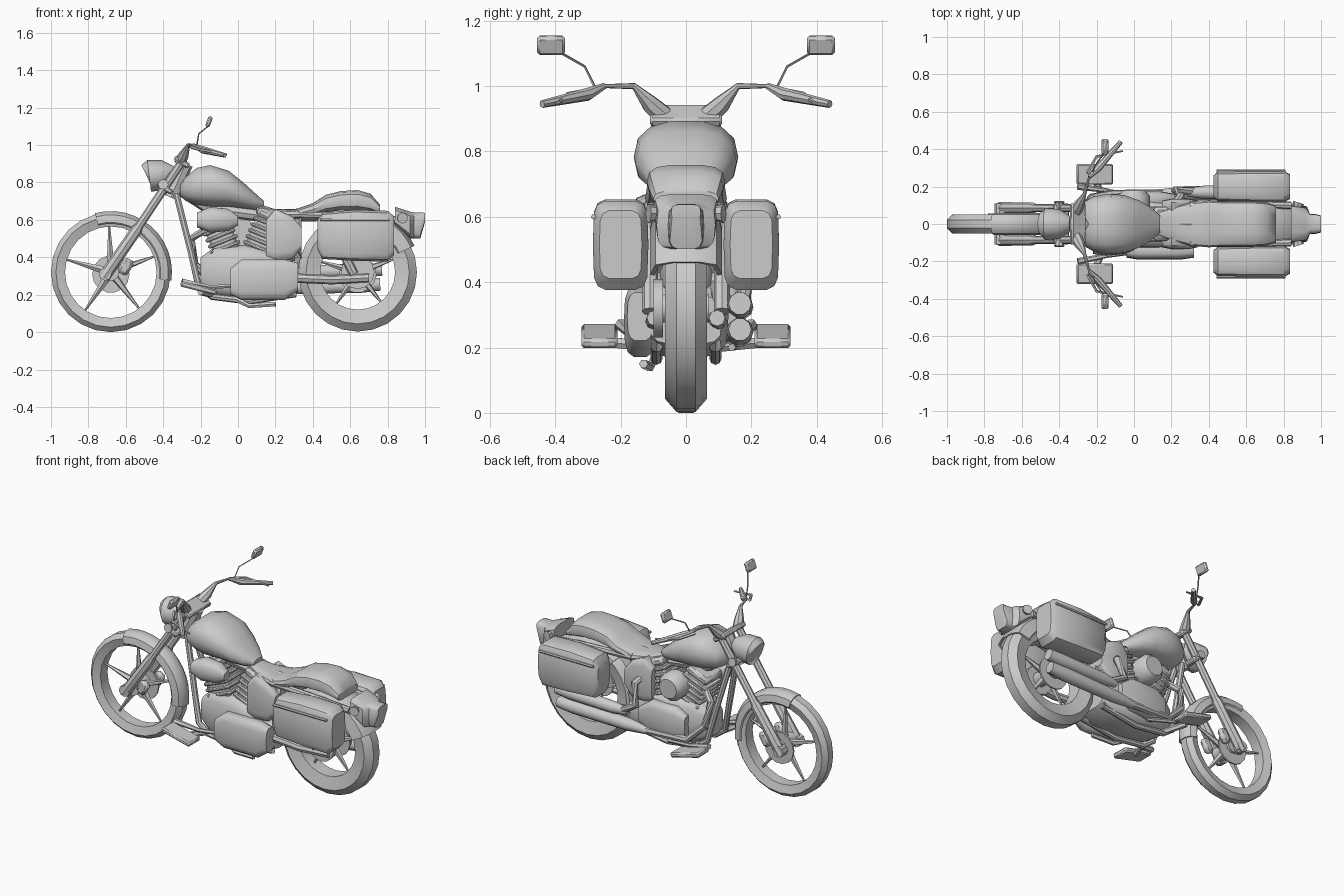
import bpy, bmesh
from math import sin, cos, pi, radians, copysign
from mathutils import Vector, Matrix

if "Cube" in bpy.data.objects:
    bpy.data.objects.remove(bpy.data.objects["Cube"])


def finish(name, bm):
    bmesh.ops.recalc_face_normals(bm, faces=bm.faces)
    me = bpy.data.meshes.new(name)
    bm.to_mesh(me)
    bm.free()
    ob = bpy.data.objects.new(name, me)
    bpy.context.collection.objects.link(ob)
    return ob


def skin(name, rings, closed=False):
    """Join a list of equal point rings into a solid."""
    bm = bmesh.new()
    vs = [[bm.verts.new(p) for p in r] for r in rings]
    n, m = len(vs), len(vs[0])
    for i in range(n if closed else n - 1):
        a, b = vs[i], vs[(i + 1) % n]
        for j in range(m):
            k = (j + 1) % m
            bm.faces.new((a[j], a[k], b[k], b[j]))
    if not closed:
        bm.faces.new(vs[0])
        bm.faces.new(vs[-1][::-1])
    return finish(name, bm)


def tube(name, pts, r, sides=8):
    pts = [Vector(p) for p in pts]
    rs = r if isinstance(r, (list, tuple)) else [r] * len(pts)
    rings = []
    for i, p in enumerate(pts):
        t = pts[min(i + 1, len(pts) - 1)] - pts[max(i - 1, 0)]
        q = t.to_track_quat('Z', 'Y')
        rings.append([p + q @ Vector((rs[i] * cos(2 * pi * k / sides), rs[i] * sin(2 * pi * k / sides), 0))
                      for k in range(sides)])
    return skin(name, rings)


def loft(name, secs, y=0, power=0.7, sides=14):
    """Sections along x: (x, z bottom, z top, half width)."""
    def f(c):
        return copysign(abs(c) ** power, c)
    rings = []
    for x, zb, zt, w in secs:
        rings.append([(x, y + w * f(cos(2 * pi * k / sides)),
                       (zb + zt) / 2 + (zt - zb) / 2 * f(sin(2 * pi * k / sides))) for k in range(sides)])
    return skin(name, rings)


def box(name, loc, size, tilt=0, bevel=0.015):
    bm = bmesh.new()
    bmesh.ops.create_cube(bm, size=1)
    bm.transform(Matrix.Diagonal((*size, 1)))
    if bevel:
        bmesh.ops.bevel(bm, geom=bm.edges[:], offset=bevel, segments=1, affect='EDGES')
    bm.transform(Matrix.Translation(loc) @ Matrix.Rotation(radians(tilt), 4, 'Y'))
    return finish(name, bm)


def revolve(name, cx, cz, prof, a0=0, a1=360, segs=24):
    """Turn a (radius, y) profile around the wheel axle."""
    full = a1 - a0 == 360
    rings = []
    for i in range(segs if full else segs + 1):
        a = radians(a0 + (a1 - a0) * i / segs)
        rings.append([(cx + r * cos(a), y, cz + r * sin(a)) for r, y in prof])
    return skin(name, rings, full)


def tyre(name, cx, cz, R, r, w):
    prof = [(R, -w * .45), (R, w * .45), ((R * .65 + r * .35), w), (r, w * .7), (r, -w * .7), ((R * .65 + r * .35), -w)]
    revolve(name, cx, cz, prof)


def fender(name, cx, cz, R, w, drop, a0, a1):
    out = [(R - drop, -w), (R - .02, -w * .85), (R, -w * .4), (R, w * .4), (R - .02, w * .85), (R - drop, w)]
    inn = [(r - .008, y * .88) for r, y in out[::-1]]
    revolve(name, cx, cz, out + inn, a0, a1, 12)


FX, RX, WZ = -.68, .64, .32

# wheels with hubs, discs and thin spokes
tyre("front_tyre", FX, WZ, .32, .245, .05)
tyre("rear_tyre", RX, WZ, .317, .2, .065)
for nm, cx, r in (("front", FX, .25), ("rear", RX, .21)):
    tube(nm + "_hub", [(cx, -.07, WZ), (cx, .07, WZ)], .045, 10)
    tube(nm + "_brake_disc", [(cx, .045, WZ - .01), (cx, .055, WZ - .01)], .1, 14)
    for k in range(5):
        a = radians(20 + 72 * k)
        tube(f"{nm}_spoke_{k}", [(cx + .03 * cos(a), 0, WZ + .03 * sin(a)),
                                 (cx + r * cos(a), 0, WZ + r * sin(a))], [.022, .005], 5)
tube("drive_pulley", [(RX, -.1, WZ), (RX, -.07, WZ)], .09, 12)

# fenders
fender("front_fender", FX, WZ, .327, .06, .06, -8, 105)
fender("rear_fender", RX, WZ, .335, .11, .09, 25, 130)
loft("tail_light", [(.84, .57, .67, .1), (.92, .5, .645, .09), (.94, .5, .64, .055), (.975, .5, .64, .052),
                    (1.0, .59, .638, .045)], power=.5)

# fork, head stock, head light
for s in (-1, 1):
    tube("fork_leg", [(-.72, .085 * s, .29), (-.54, .085 * s, .55), (-.53, .085 * s, .565), (-.3, .085 * s, .91)],
         [.032, .03, .022, .022])
    tube("fork_axle_clamp", [(-.71, .06 * s, .31), (-.71, .11 * s, .31)], .035)
    box("front_caliper", (-.6, .075 * s, .35), (.06, .04, .09), 30)
    tube("front_indicator", [(-.4, .05 * s, .78), (-.4, .12 * s, .79)], [.012, .028])
for x, z in ((-.39, .77), (-.3, .91)):
    box("fork_clamp", (x, 0, z), (.09, .22, .03), 33, .008)
tube("steering_head", [(-.36, 0, .72), (-.28, 0, .9)], .04)
tube("head_light", [(-.485, 0, .83), (-.475, 0, .835), (-.4, 0, .84), (-.34, 0, .85)], [.07, .085, .08, .04], 12)

# handlebar, grips, levers, mirrors
tube("handlebar_centre", [(-.31, -.08, .915), (-.31, .08, .915)], .016)
for s in (-1, 1):
    tube("handlebar", [(-.31, .07 * s, .91), (-.29, .11 * s, .945), (-.265, .16 * s, 1.0), (-.24, .25 * s, 1.0)],
         [.032, .028, .01, .006])
    tube("grip", [(-.24, .25 * s, 1.0), (-.19, .3 * s, .975), (-.07, .44 * s, .945)], [.01, .02, .012])
    tube("lever", [(-.25, .27 * s, .99), (-.2, .36 * s, .975), (-.06, .39 * s, .95)], [.01, .008, .005], 5)
    tube("mirror_stem", [(-.22, .28 * s, 1.0), (-.21, .31 * s, 1.06), (-.16, .38 * s, 1.1)], .004, 4)
    box("mirror", (-.155, .413 * s, 1.125), (.025, .085, .06), 20, .008)

# tank and seat
loft("fuel_tank", [(-.31, .73, .79, .06), (-.28, .70, .83, .11), (-.22, .68, .88, .145), (-.15, .67, .895, .16),
                   (-.05, .67, .865, .155), (.03, .66, .80, .125), (.09, .655, .745, .09), (.14, .66, .7, .045)], power=.8)
loft("seat", [(.1, .63, .69, .05), (.19, .61, .66, .085), (.3, .6, .655, .115), (.4, .62, .69, .125), (.47, .64, .735, .12),
              (.55, .65, .755, .12), (.64, .65, .76, .12), (.71, .64, .74, .115), (.76, .63, .68, .1)], power=.65)

# frame
tube("frame_backbone", [(-.33, 0, .78), (-.15, 0, .66), (.15, 0, .62), (.5, 0, .63)], .035)
for s in (-1, 1):
    tube("frame_down_tube", [(-.33, .03 * s, .74), (-.25, .07 * s, .42), (-.21, .085 * s, .24), (-.14, .09 * s, .19),
                             (.06, .09 * s, .165), (.3, .09 * s, .2), (.32, .09 * s, .4), (.2, .09 * s, .62)], .018)
    tube("swing_arm", [(.28, .09 * s, .29), (.5, .1 * s, .28), (.7, .095 * s, .29)], .025)
    tube("shock", [(.62, .11 * s, .31), (.48, .11 * s, .58)], .025)
    tube("fender_strut", [(.3, .1 * s, .63), (.6, .105 * s, .62), (.84, .1 * s, .6)], .02)
    # side covers, boards, bags
    loft("side_cover", [(.15, .4, .6, .03), (.2, .38, .66, .04), (.29, .39, .62, .04), (.34, .45, .56, .03)],
         .095 * s, .5)
    box("foot_board", (-.21, .265 * s, .235), (.2, .11, .03), 14, .008)
    tube("foot_board_bracket", [(-.14, .08 * s, .2), (-.2, .22 * s, .215)], .018, 6)
    loft("saddlebag", [(.425, .44, .6, .06), (.45, .39, .64, .08), (.62, .38, .655, .085), (.8, .375, .65, .085),
                       (.835, .41, .62, .065)], .2 * s, .4)
    tube("saddlebag_lid_rim", [(.44, .283 * s, .6), (.81, .283 * s, .6)], .008, 6)
    tube("rear_indicator", [(.86, .05 * s, .61), (.88, .115 * s, .61)], [.012, .03])

# engine block, twin finned cylinders
loft("crankcase", [(-.2, .24, .4, .08), (-.12, .19, .46, .12), (.05, .17, .47, .13), (.24, .17, .42, .13),
                   (.32, .21, .36, .11)], power=.5)
loft("primary_cover", [(-.04, .2, .34, .04), (.02, .17, .39, .05), (.25, .17, .39, .05), (.32, .22, .37, .04)], -.14, .6)
loft("cam_cover", [(-.1, .25, .38, .03), (-.03, .21, .42, .045), (.14, .22, .42, .045), (.22, .27, .36, .03)], .13, .6)
for bx, tilt in ((-.03, -22), (.07, 22)):
    t = radians(tilt)
    for k in range(5):
        d = .1 + .035 * k
        box("cylinder_fin", (bx + d * sin(t), 0, .36 + d * cos(t)), (.17, .19, .02), tilt, .006)
    box("cylinder_core", (bx + .15 * sin(t), 0, .36 + .15 * cos(t)), (.14, .17, .22), tilt)
    box("rocker_cover", (bx + .28 * sin(t), 0, .36 + .28 * cos(t)), (.15, .18, .05), tilt)
tube("air_cleaner", [(.0, .08, .54), (.0, .15, .54), (.0, .18, .54)], [.085, .085, .06], 12)
loft("horn_cover", [(-.22, .56, .64, .05), (-.15, .53, .67, .06), (-.05, .54, .66, .05), (.0, .57, .62, .03)], -.11, .8)
box("battery_box", (.26, 0, .5), (.16, .16, .24))

# exhaust pipes and stacked mufflers on the right side
tube("front_exhaust", [(-.17, .06, .55), (-.25, .11, .5), (-.23, .14, .36), (-.12, .16, .25), (.2, .165, .235)], .022)
tube("rear_exhaust", [(.2, .08, .56), (.25, .15, .5), (.22, .18, .38), (.32, .175, .32)], .022)
tube("lower_muffler", [(.15, .165, .235), (.28, .165, .24), (.66, .165, .25), (.76, .165, .255)], [.022, .038, .042, .035], 10)
tube("upper_muffler", [(.28, .17, .32), (.38, .17, .322), (.68, .165, .33), (.77, .165, .335)], [.022, .036, .04, .035], 10)

# pedals and side stand
tube("side_stand", [(-.02, -.09, .18), (.06, -.11, .14), (.2, -.13, .15)], .014, 6)
tube("shift_lever", [(-.3, -.2, .27), (-.15, -.17, .24), (.0, -.15, .25)], [.018, .012, .012], 6)
tube("brake_pedal", [(-.3, .2, .27), (-.15, .18, .23), (.02, .14, .2)], [.018, .012, .012], 6)

# smooth shading with kept creases
for ob in bpy.context.scene.objects:
    ob.select_set(True)
    bpy.context.view_layer.objects.active = ob
bpy.ops.object.shade_smooth_by_angle(angle=radians(40))
